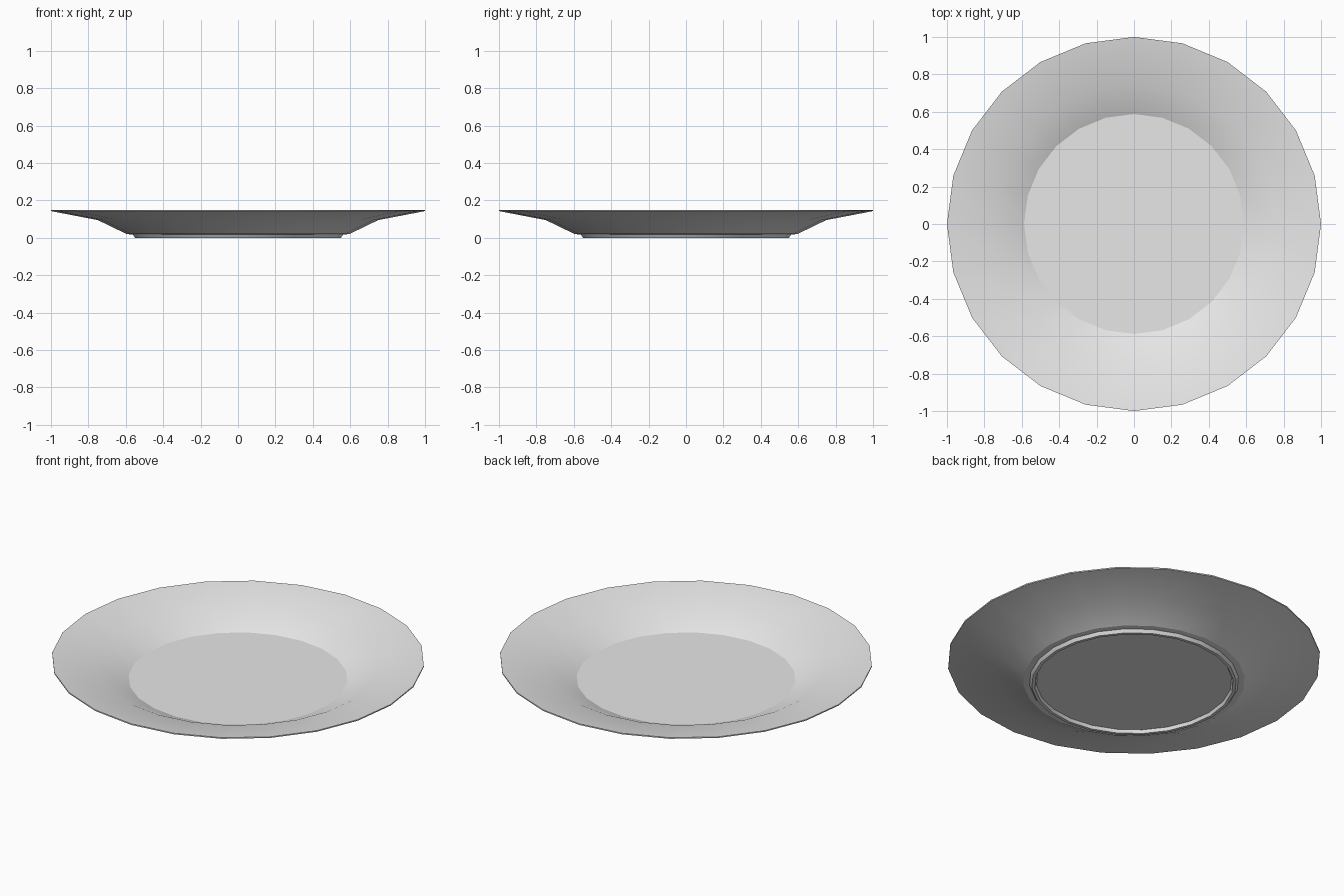
import bpy, bmesh, math
from mathutils import Matrix

cube = bpy.data.objects.get("Cube")
if cube:
    bpy.data.objects.remove(cube, do_unlink=True)

SIDES = 24


def make_material(name, colour):
    mat = bpy.data.materials.new(name)
    mat.use_nodes = True
    mat.diffuse_color = colour
    mat.node_tree.nodes["Principled BSDF"].inputs["Base Color"].default_value = colour
    return mat


def lathe(name, profile, mat):
    """Revolve a radius/height profile, closing both ends with flat discs."""
    bm = bmesh.new()
    rings = []
    for radius, height in profile:
        ring = bmesh.ops.create_circle(
            bm, segments=SIDES, radius=radius,
            matrix=Matrix.Translation((0, 0, height)))["verts"]
        rings.append(sorted(ring, key=lambda v: round(math.atan2(v.co.y, v.co.x), 3)))
    for low, high in zip(rings, rings[1:]):
        for i in range(SIDES):
            j = (i + 1) % SIDES
            bm.faces.new((low[i], low[j], high[j], high[i]))
    bm.faces.new(rings[0])
    bm.faces.new(rings[-1])
    bmesh.ops.recalc_face_normals(bm, faces=bm.faces[:])
    mesh = bpy.data.meshes.new(name)
    bm.to_mesh(mesh)
    bm.free()
    mesh.materials.append(mat)
    obj = bpy.data.objects.new(name, mesh)
    bpy.context.collection.objects.link(obj)
    return obj


# Plate profile, from the recessed base around the rim to the inner floor
profile = [
    (0.525, 0.018), (0.533, 0.0),                 # inner foot wall
    (0.55, 0.0), (0.562, 0.018),                  # outer foot wall
    (0.595, 0.02), (0.75, 0.095), (1.0, 0.143),   # underside
    (1.0, 0.15), (0.75, 0.108), (0.588, 0.035),   # rim lip and upper side
]
plate = lathe("plate", profile, make_material("pale grey", (0.8, 0.8, 0.8, 1)))

# Smooth bowl with crisp floor, foot and lip edges
bpy.ops.object.select_all(action="DESELECT")
plate.select_set(True)
bpy.context.view_layer.objects.active = plate
bpy.ops.object.shade_smooth_by_angle(angle=math.radians(20))
